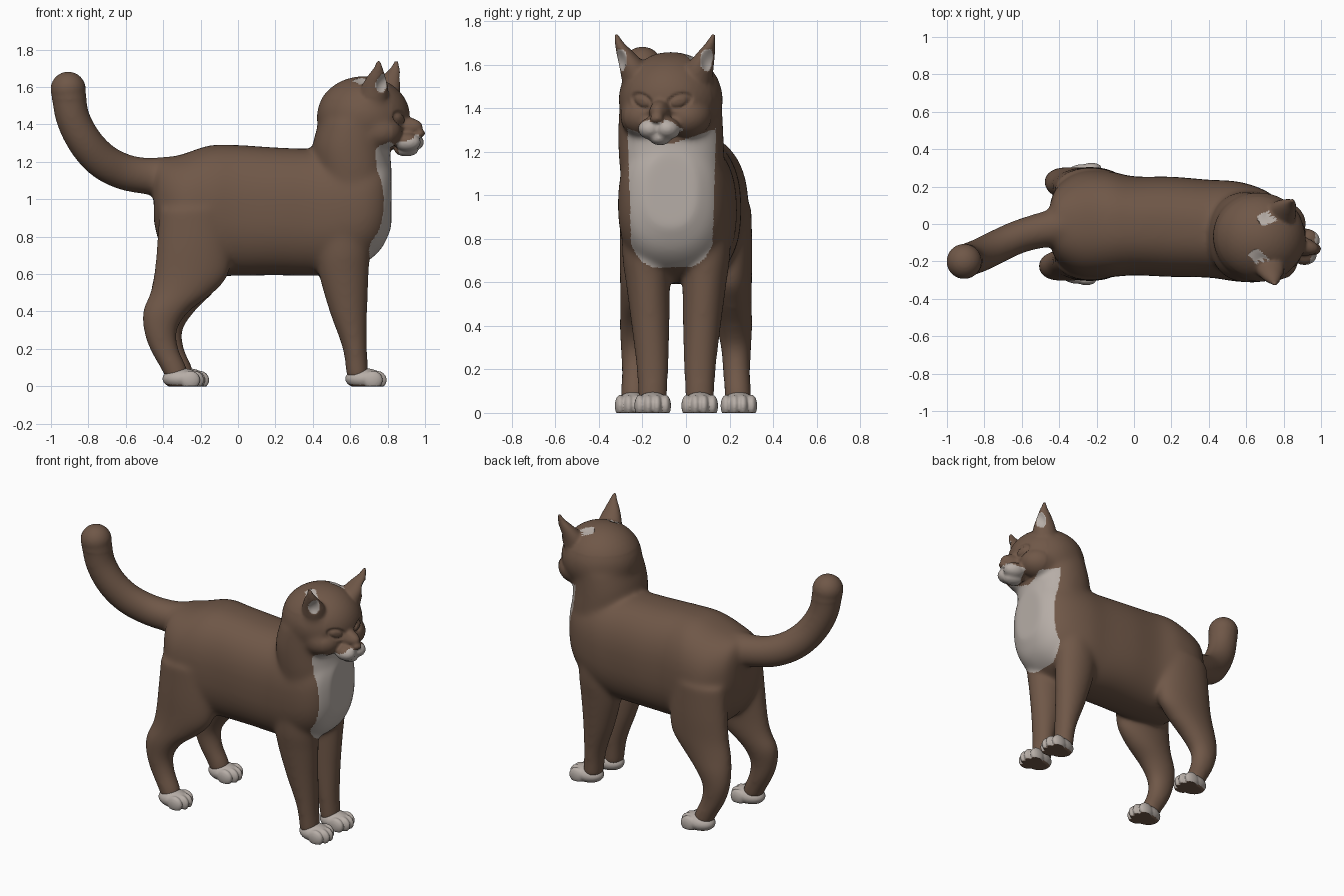
import bpy, bmesh, math
from mathutils import Vector, Matrix

if "Cube" in bpy.data.objects:
    bpy.data.objects.remove(bpy.data.objects["Cube"])


def material(name, rgb):
    m = bpy.data.materials.new(name)
    m.diffuse_color = (*rgb, 1)
    m.use_nodes = True
    m.node_tree.nodes["Principled BSDF"].inputs["Base Color"].default_value = m.diffuse_color
    return m


BROWN = material("brown fur", (0.16, 0.096, 0.064))
WHITE = material("pale fur", (0.47, 0.42, 0.385))


def spline(rows, steps=6):
    """Catmull-Rom through rows of numbers."""
    out = []
    for i in range(len(rows) - 1):
        a, b, c, d = (rows[max(i - 1, 0)], rows[i], rows[i + 1],
                      rows[min(i + 2, len(rows) - 1)])
        for s in range(steps):
            t = s / steps
            out.append([0.5 * (2 * q + (r - p) * t + (2 * p - 5 * q + 4 * r - w) * t * t
                               + (3 * q - p - 3 * r + w) * t ** 3)
                        for p, q, r, w in zip(a, b, c, d)])
    return out + [list(rows[-1])]


def loft(bm, rows, axis, power=2.0, n=40):
    """Rows: x, y, z, radius a, radius b. Rings across 'x', 'z' or the path itself."""
    rows = spline(rows)
    rings = []
    for i, (x, y, z, ra, rb) in enumerate(rows):
        c = Vector((x, y, z))
        if axis == 'x':
            ea, eb = Vector((0, 1, 0)), Vector((0, 0, 1))
        elif axis == 'z':
            ea, eb = Vector((1, 0, 0)), Vector((0, 1, 0))
        else:
            t = (Vector(rows[min(i + 1, len(rows) - 1)][:3]) - Vector(rows[max(i - 1, 0)][:3])).normalized()
            ea = t.cross(Vector((0, 1, 0))).normalized()
            eb = t.cross(ea)
        ring = []
        for k in range(n):
            a = 2 * math.pi * k / n
            cs, sn = math.cos(a), math.sin(a)
            p = math.copysign(abs(cs) ** (2 / power), cs) * ra
            q = math.copysign(abs(sn) ** (2 / power), sn) * rb
            ring.append(bm.verts.new(c + ea * p + eb * q))
        rings.append(ring)
    for r, s in zip(rings, rings[1:]):
        for k in range(n):
            bm.faces.new((r[k], r[(k + 1) % n], s[(k + 1) % n], s[k]))
    bm.faces.new(rings[0][::-1])
    bm.faces.new(rings[-1])


def ball(bm, c, r):
    m = Matrix.Translation(c) @ Matrix.Diagonal((*r, 1))
    bmesh.ops.create_icosphere(bm, subdivisions=4, radius=1, matrix=m)


def fuse(name, bm, voxel):
    """Merge overlapping solids into one skin; returns the object and its bmesh."""
    bmesh.ops.recalc_face_normals(bm, faces=bm.faces[:])
    me = bpy.data.meshes.new(name)
    bm.to_mesh(me)
    bm.free()
    ob = bpy.data.objects.new(name, me)
    bpy.context.collection.objects.link(ob)
    mod = ob.modifiers.new("skin", 'REMESH')
    mod.mode = 'VOXEL'
    mod.voxel_size = voxel
    dg = bpy.context.evaluated_depsgraph_get()
    fused = bpy.data.meshes.new_from_object(ob.evaluated_get(dg))
    ob.modifiers.clear()
    ob.data = fused
    fused.materials.clear()
    fused.materials.append(BROWN)
    fused.materials.append(WHITE)
    out = bmesh.new()
    out.from_mesh(fused)
    return ob, out


def smooth(bm, times, keep=lambda c: True):
    for _ in range(times):
        bmesh.ops.smooth_vert(bm, verts=[v for v in bm.verts if keep(v.co)], factor=0.5,
                              use_axis_x=True, use_axis_y=True, use_axis_z=True)


def finish(ob, bm):
    for f in bm.faces:
        f.smooth = True
    bm.to_mesh(ob.data)
    bm.free()


body = bmesh.new()

# torso
loft(body, [(-0.45, 0, 1.03, .11, .15), (-0.41, 0, .98, .20, .235), (-0.3, 0, .93, .275, .31),
            (-0.15, 0, .94, .285, .348), (0, -.01, .94, .265, .35), (0.2, -.015, .935, .268, .342),
            (0.4, -.025, .93, .262, .34), (0.55, -.04, .94, .268, .335), (0.68, -.06, .97, .25, .31),
            (0.77, -.07, 1.0, .2, .26), (0.82, -.07, 1.02, .12, .17)], 'x', 2.4)
# neck
loft(body, [(.62, -.06, .95, .18, .22), (.615, -.065, 1.13, .205, .24),
            (.605, -.07, 1.28, .207, .242), (.625, -.07, 1.42, .19, .235)], 'z', 2.2)
# tail
loft(body, [(-.36, -.01, 1.12, .11, .11), (-.5, -.035, 1.125, .098, .095), (-.62, -.07, 1.15, .098, .09),
            (-.73, -.12, 1.21, .098, .09), (-.82, -.165, 1.31, .095, .09), (-.885, -.19, 1.44, .092, .09),
            (-.908, -.2, 1.585, .092, .092)], 'path')
ball(body, (-.908, -.2, 1.588), (.094, .094, .094))
# legs
for s in (-1, 1):
    loft(body, [(.57, -.045 + s * .15, .9, .13, .1), (.565, -.045 + s * .14, .72, .14, .108),
                (.566, -.045 + s * .13, .6, .134, .102), (.59, -.045 + s * .118, .4, .102, .088),
                (.625, -.045 + s * .109, .2, .066, .074), (.64, -.045 + s * .108, .04, .06, .066)], 'z')
    d = s * .015
    loft(body, [(-.23, s * .19, .95, .19, .11), (-.235, s * .2, .75, .2, .105), (-.25, s * .205, .6, .2, .098),
                (-.3, s * .21, .5, .17, .092), (-.37 + d, s * .222, .4, .125, .083),
                (-.4 + d, s * .23, .3, .09, .07), (-.38 + d, s * .232, .2, .078, .064),
                (-.33 + d, s * .237, .1, .072, .062), (-.31 + d, s * .24, .04, .06, .06)], 'z')

# head, built facing +x round its own centre, then turned a little
CX, CY, TURN = .67, -.07, -.21
head = bmesh.new()
ball(head, (0, 0, 1.44), (.25, .24, .217))
ball(head, (.22, 0, 1.385), (.105, .05, .055))
ball(head, (.235, 0, 1.262), (.065, .05, .033))
ball(head, (.312, 0, 1.352), (.025, .03, .022))
for s in (-1, 1):
    ball(head, (.25, s * .04, 1.305), (.072, .058, .05))
    ball(head, (.1, s * .1, 1.36), (.13, .115, .1))
    loft(head, [(.07, s * .12, 1.48, .09, .085), (.09, s * .15, 1.58, .078, .068),
                (.11, s * .188, 1.65, .052, .042), (.127, s * .214, 1.70, .026, .021),
                (.133, s * .23, 1.742, .009, .009)], 'z')
place = Matrix.Translation((CX, CY, 0)) @ Matrix.Rotation(TURN, 4, 'Z')
local = place.inverted()
turn = place.to_3x3()
head_mesh = bpy.data.meshes.new("head_part")
head.to_mesh(head_mesh)
head.free()
head_mesh.transform(place)
body.from_mesh(head_mesh)
bpy.data.meshes.remove(head_mesh)

cat, bm = fuse("cat_body", body, 0.009)
smooth(bm, 3)
smooth(bm, 25, lambda c: not (c.z > 1.53 or (c.x > .82 and c.z > 1.2)))
bm.normal_update()


def ear_hollow(p, n):
    """Depth 0..1 inside the ear opening; p and n in head space."""
    s = 1 if p.y > 0 else -1
    f = Vector((.8, s * .6, 0))
    if n.dot(f) < .15 or p.z < 1.5:
        return 0
    q = p - Vector((.13, s * .19, 1.62))
    side = q.x * -f.y + q.y * f.x
    return max(0, 1 - (side / .034) ** 2 - (q.z / .052) ** 2)


# hollow ears and eye outlines
moves = []
for v in bm.verts:
    if v.co.z < 1.34 or v.co.x < .6:
        continue
    p, n = local @ v.co, turn.transposed() @ v.normal
    s = 1 if p.y > 0 else -1
    h = ear_hollow(p, n)
    if h > 0:
        moves.append((v, turn @ Vector((-.016 * h, -s * .012 * h, 0))))
    elif p.x > .12 and p.z < 1.5:
        d = math.hypot((p.y - s * .088) / .045, (p.z - 1.43 - s * (p.y - s * .088) * .25) / .03)
        moves.append((v, turn @ Vector((-.014 * math.exp(-((d - 1) / .27) ** 2), 0, 0))))
# pale bib, muzzle and ear linings
for f in bm.faces:
    c = f.calc_center_median()
    p, n = local @ c, turn.transposed() @ f.normal
    y = c.y + .065
    bib = (c.x > .69 and .665 + 90 * y ** 4 < c.z < 1.235 + .35 * abs(y)
           and abs(y) < .185 + .03 * (c.z - .7) and f.normal.x > .1)
    a = abs(p.y)
    muzzle = p.x > .2 and c.z < 1.345 - 9 * (a - .035) ** 2 and a < .1 and not (p.x > .3 and a < .03 and c.z > 1.333)
    f.material_index = 1 if bib or muzzle or ear_hollow(p, n) > 0 else 0
for v, m in moves:
    v.co += m
finish(cat, bm)

# paws with four toes, pale above and brown soles
for name, x, y in (("front_paw_near", .677, -.153), ("front_paw_far", .677, .063),
                   ("back_paw_near", -.3, -.243), ("back_paw_far", -.272, .243)):
    pb = bmesh.new()
    ball(pb, (x, y, .06), (.104, .077, .056))
    for k, fx in ((-1.5, .045), (-.5, .066), (.5, .066), (1.5, .045)):
        ball(pb, (x + fx, y + k * .039, .053), (.052, .0255, .05))
    paw, pm = fuse(name, pb, 0.006)
    smooth(pm, 2)
    for v in pm.verts:
        v.co.z = max(v.co.z, .02) - .02
    pm.normal_update()
    for f in pm.faces:
        f.material_index = 0 if f.normal.z < -.7 and f.calc_center_median().z < .03 else 1
    finish(paw, pm)
